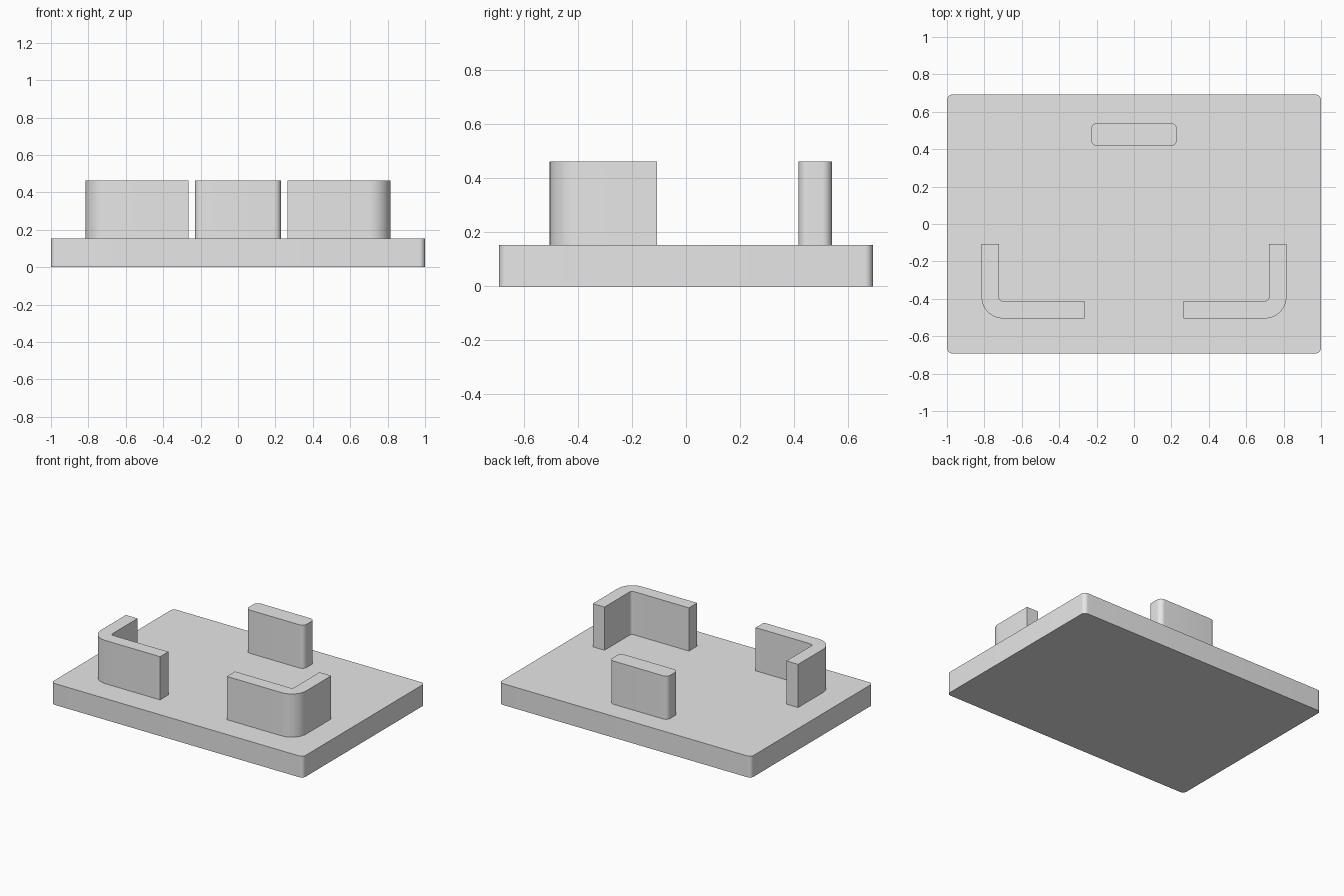
import bpy, bmesh, math
from mathutils import Vector

cube = bpy.data.objects.get("Cube")
if cube:
    bpy.data.objects.remove(cube, do_unlink=True)

grey = bpy.data.materials.new("light_grey")
grey.use_nodes = True
grey.diffuse_color = (0.8, 0.8, 0.8, 1)
grey.node_tree.nodes["Principled BSDF"].inputs["Base Color"].default_value = (0.8, 0.8, 0.8, 1)

PLATE_TOP = 0.153
POST_TOP = 0.463


def rounded_outline(corners, steps=10):
    """Outline through right-angled (x, y, radius) corners, each filleted by its radius."""
    pts = []
    for i, (x, y, r) in enumerate(corners):
        here = Vector((x, y))
        if r == 0:
            pts.append(here)
            continue
        back = (Vector(corners[i - 1][:2]) - here).normalized()
        ahead = (Vector(corners[(i + 1) % len(corners)][:2]) - here).normalized()
        centre = here + (back + ahead) * r
        for k in range(steps + 1):
            a = math.pi / 2 * k / steps
            pts.append(centre - ahead * r * math.cos(a) - back * r * math.sin(a))
    return pts


def rectangle(half_x, y0, y1, r):
    return [(-half_x, y0, r), (half_x, y0, r), (half_x, y1, r), (-half_x, y1, r)]


def extrude_part(name, corners, z0, z1):
    bm = bmesh.new()
    base = bm.faces.new([bm.verts.new((p.x, p.y, z0)) for p in rounded_outline(corners)])
    top = bmesh.ops.extrude_face_region(bm, geom=[base], use_keep_orig=True)
    new_verts = [g for g in top["geom"] if isinstance(g, bmesh.types.BMVert)]
    bmesh.ops.translate(bm, verts=new_verts, vec=(0, 0, z1 - z0))
    bmesh.ops.recalc_face_normals(bm, faces=bm.faces)
    mesh = bpy.data.meshes.new(name)
    bm.to_mesh(mesh)
    bm.free()
    mesh.materials.append(grey)
    obj = bpy.data.objects.new(name, mesh)
    bpy.context.collection.objects.link(obj)
    bpy.ops.object.select_all(action="DESELECT")
    obj.select_set(True)
    bpy.context.view_layer.objects.active = obj
    bpy.ops.object.shade_smooth_by_angle(angle=math.radians(30))
    return obj


# Base plate and rear stop
extrude_part("base_plate", rectangle(1, -0.692, 0.692, 0.03), 0, PLATE_TOP)
extrude_part("rear_stop", rectangle(0.23, 0.417, 0.54, 0.035), PLATE_TOP, POST_TOP)

# Curved corner brackets at the front, mirrored left and right
bracket = [(0.265, -0.505, 0), (0.815, -0.505, 0.115), (0.815, -0.107, 0),
           (0.722, -0.107, 0), (0.722, -0.412, 0.022), (0.265, -0.412, 0)]
for name, side in (("left_bracket", 1), ("right_bracket", -1)):
    extrude_part(name, [(side * x, y, r) for x, y, r in bracket], PLATE_TOP, POST_TOP)
